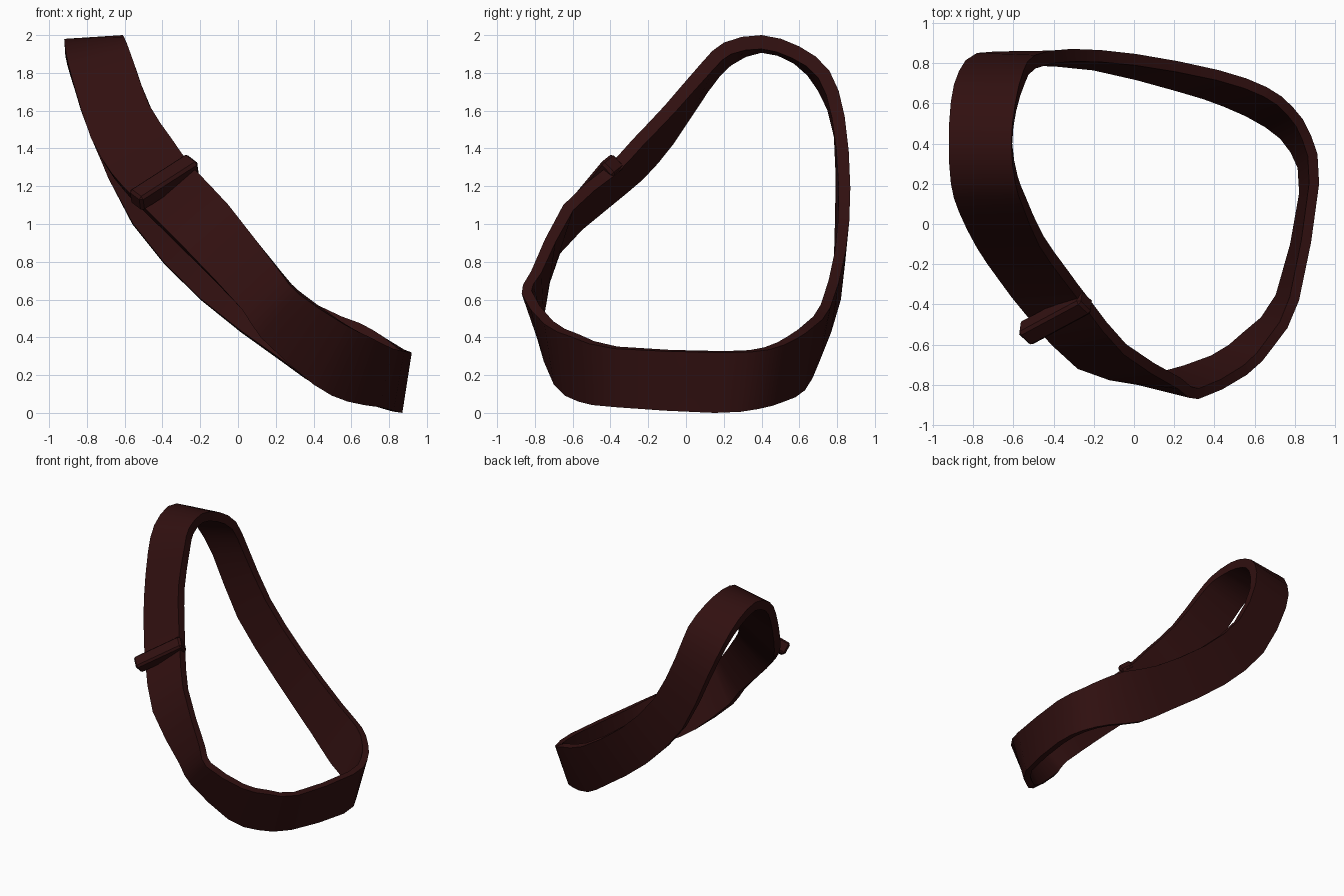
import bpy
import bmesh
import math
from mathutils import Vector, Matrix

default_cube = bpy.data.objects.get("Cube")
if default_cube:
    bpy.data.objects.remove(default_cube, do_unlink=True)


def make_material(name, colour):
    material = bpy.data.materials.new(name)
    material.use_nodes = True
    material.diffuse_color = colour
    material.node_tree.nodes["Principled BSDF"].inputs["Base Color"].default_value = colour
    return material


leather = make_material("dark red brown leather", (0.03, 0.005, 0.005, 1))


def finish_object(name, bm, material, smooth_angle):
    bmesh.ops.recalc_face_normals(bm, faces=bm.faces[:])
    mesh = bpy.data.meshes.new(name)
    bm.to_mesh(mesh)
    bm.free()
    mesh.materials.append(material)
    obj = bpy.data.objects.new(name, mesh)
    bpy.context.collection.objects.link(obj)
    bpy.ops.object.select_all(action="DESELECT")
    obj.select_set(True)
    bpy.context.view_layer.objects.active = obj
    bpy.ops.object.shade_smooth_by_angle(angle=math.radians(smooth_angle))
    return obj


def closed_spline(points, steps):
    """Pass a smooth closed path through the points."""
    points = [Vector(p) for p in points]
    count = len(points)
    path = []
    for i in range(count):
        before, start, end, after = (points[(i + k) % count] for k in (-1, 0, 1, 2))
        for step in range(steps):
            t = step / steps
            path.append(0.5 * (2 * start + (end - before) * t
                               + (2 * before - 5 * start + 4 * end - after) * t ** 2
                               + (3 * start - before - 3 * end + after) * t ** 3))
    return path


# Outer face of the strap: lower edge and upper edge, shoulder to front to hip to back
lower_edge = [
    (-.92, .4, 1.98), (-.91, .2, 1.9), (-.87, .06, 1.74), (-.78, -.12, 1.46),
    (-.67, -.28, 1.27), (-.53, -.46, 1.12), (-.28, -.72, .87), (.02, -.8, .55),
    (.12, -.79, .4), (.4, -.7, .15), (.58, -.57, .06), (.75, -.37, .03),
    (.87, .15, 0), (.82, .38, .02), (.68, .52, .06), (.46, .63, .12),
    (.22, .71, .28), (-.2, .82, .6), (-.56, .85, 1), (-.78, .85, 1.47),
    (-.87, .76, 1.74), (-.91, .61, 1.91)]
upper_edge = [
    (-.61, .4, 2), (-.59, .2, 1.96), (-.55, .08, 1.85), (-.47, -.11, 1.63),
    (-.35, -.28, 1.45), (-.24, -.42, 1.3), (-.05, -.65, 1.1), (.22, -.82, .75),
    (.32, -.87, .63), (.56, -.75, .47), (.7, -.6, .4), (.82, -.38, .34),
    (.92, .2, .32), (.88, .44, .335), (.79, .58, .39), (.66, .68, .46),
    (.42, .765, .56), (.01, .845, .85), (-.31, .87, 1.19), (-.49, .84, 1.57),
    (-.55, .76, 1.81), (-.59, .6, 1.94)]


def build_strap():
    low = closed_spline(lower_edge, 2)
    high = closed_spline(upper_edge, 2)
    count = len(low)
    bm = bmesh.new()
    rings = []
    for i in range(count):
        after, before = (i + 1) % count, i - 1
        along = low[after] + high[after] - low[before] - high[before]
        outward = along.cross(high[i] - low[i]).normalized()
        # The strap is slightly thicker over the shoulder
        inset = outward * (0.05 + 0.012 * low[i].z)
        corners = (low[i], high[i], high[i] - inset, low[i] - inset)
        rings.append([bm.verts.new(c) for c in corners])
    for i in range(count):
        ring, following = rings[i], rings[(i + 1) % count]
        for k in range(4):
            m = (k + 1) % 4
            bm.faces.new((ring[k], ring[m], following[m], following[k]))
    return finish_object("shoulder_strap", bm, leather, 40)


# Keeper loop wrapped across the front of the strap
def build_keeper():
    across = Vector((.28, .15, .18)).normalized()
    along = Vector((.3, -.36, -.3))
    along = (along - across * along.dot(across)).normalized()
    outward = along.cross(across)
    frame = Matrix((across, along, outward)).transposed().to_4x4()
    frame.translation = (-.39, -.465, 1.22)
    bm = bmesh.new()
    bmesh.ops.create_cube(bm, size=1)
    bmesh.ops.scale(bm, vec=(.4, .105, .1), verts=bm.verts[:])
    bmesh.ops.bevel(bm, geom=bm.edges[:], offset=.015, segments=1, affect="EDGES")
    bmesh.ops.transform(bm, matrix=frame, verts=bm.verts[:])
    return finish_object("strap_keeper", bm, leather, 30)


build_strap()
build_keeper()
